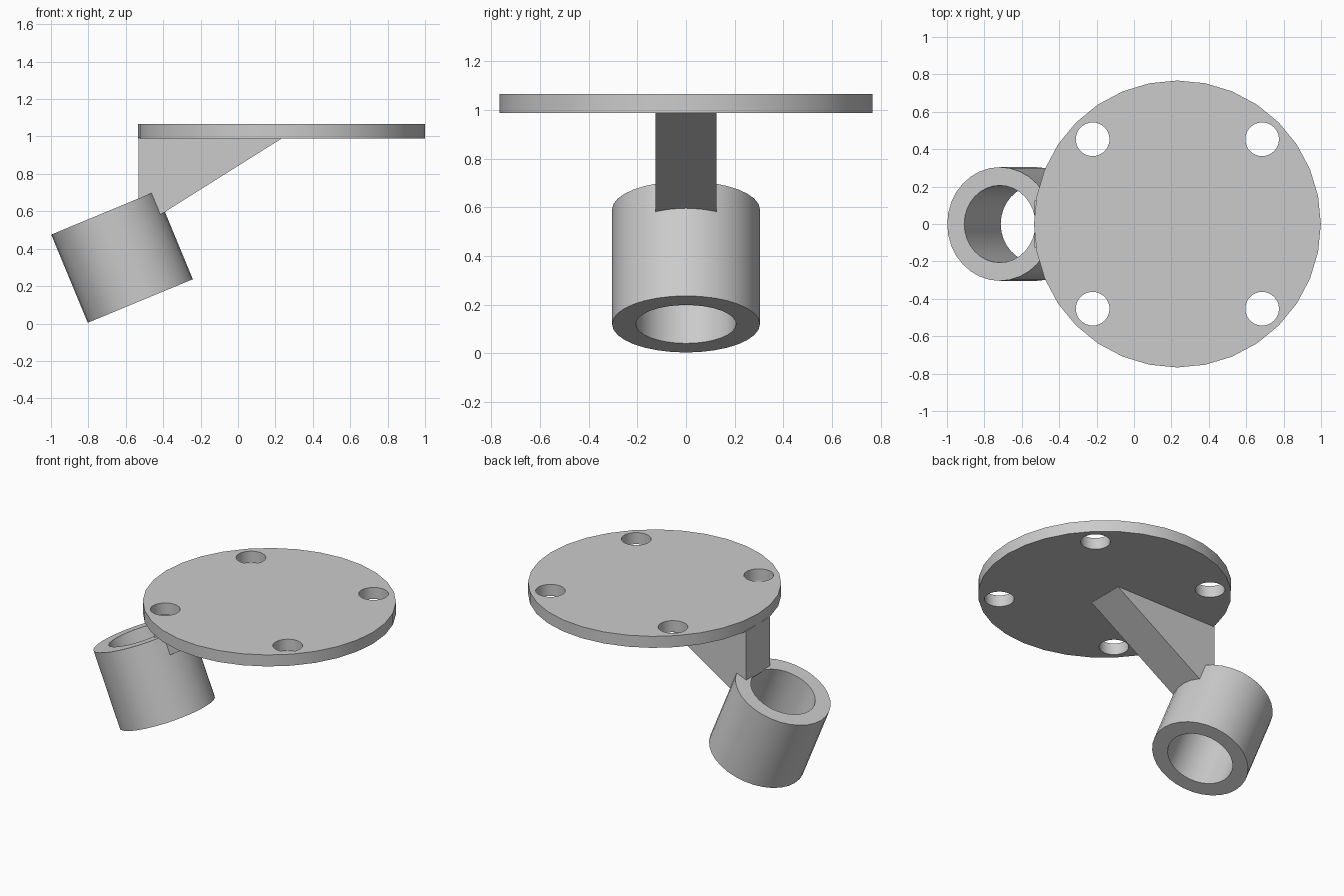
import bpy, bmesh
from math import radians, sin, cos
from mathutils import Vector

old = bpy.data.objects.get("Cube")
if old:
    bpy.data.objects.remove(old, do_unlink=True)

# Single grey material
grey = bpy.data.materials.new("plain grey")
grey.use_nodes = True
colour = (0.6, 0.6, 0.6, 1)
grey.diffuse_color = colour
grey.node_tree.nodes["Principled BSDF"].inputs["Base Color"].default_value = colour

SIDES = 32
TILT = radians(22.5)
PLATE_X = 0.232


def cylinder(name, radius, depth, location, tilt=0):
    bpy.ops.mesh.primitive_cylinder_add(vertices=SIDES, radius=radius, depth=depth,
                                        location=location, rotation=(0, -tilt, 0))
    obj = bpy.context.object
    obj.name = name
    obj.data.materials.append(grey)
    return obj


def drill(target, cutters):
    for cutter in cutters:
        cutter.hide_render = True
        mod = target.modifiers.new("hole", 'BOOLEAN')
        mod.operation = 'DIFFERENCE'
        mod.solver = 'EXACT'
        mod.object = cutter
        bpy.context.view_layer.objects.active = target
        bpy.ops.object.modifier_apply(modifier=mod.name)
        bpy.data.objects.remove(cutter, do_unlink=True)


def smooth(obj):
    bpy.ops.object.select_all(action='DESELECT')
    obj.select_set(True)
    bpy.context.view_layer.objects.active = obj
    bpy.ops.object.shade_smooth_by_angle(angle=radians(30))


# Round mounting plate with four screw holes
plate = cylinder("mounting_plate", 0.767, 0.077, (PLATE_X, 0, 1.027))
drill(plate, [cylinder("screw_hole", 0.09, 0.3, (PLATE_X + sx * 0.453, sy * 0.453, 1.027))
              for sx in (-1, 1) for sy in (-1, 1)])
smooth(plate)

# Tilted tube socket
centre = Vector((-0.62, 0, 0.356))
socket = cylinder("tube_socket", 0.304, 0.51, centre, TILT)
drill(socket, [cylinder("bore", 0.206, 1.0, centre, TILT)])
smooth(socket)

# Triangular bracket, its lower end buried in the socket wall
profile = [(-0.533, 0.995), (-0.533, 0.66), (-0.44, 0.566), (0.23, 0.987), (0.23, 0.995)]
bm = bmesh.new()
face = bm.faces.new([bm.verts.new((x, -0.125, z)) for x, z in profile])
extruded = bmesh.ops.extrude_face_region(bm, geom=[face])["geom"]
bmesh.ops.translate(bm, vec=(0, 0.25, 0),
                    verts=[v for v in extruded if isinstance(v, bmesh.types.BMVert)])
bmesh.ops.recalc_face_normals(bm, faces=bm.faces)
mesh = bpy.data.meshes.new("bracket")
bm.to_mesh(mesh)
bm.free()
mesh.materials.append(grey)
bpy.context.collection.objects.link(bpy.data.objects.new("bracket", mesh))
